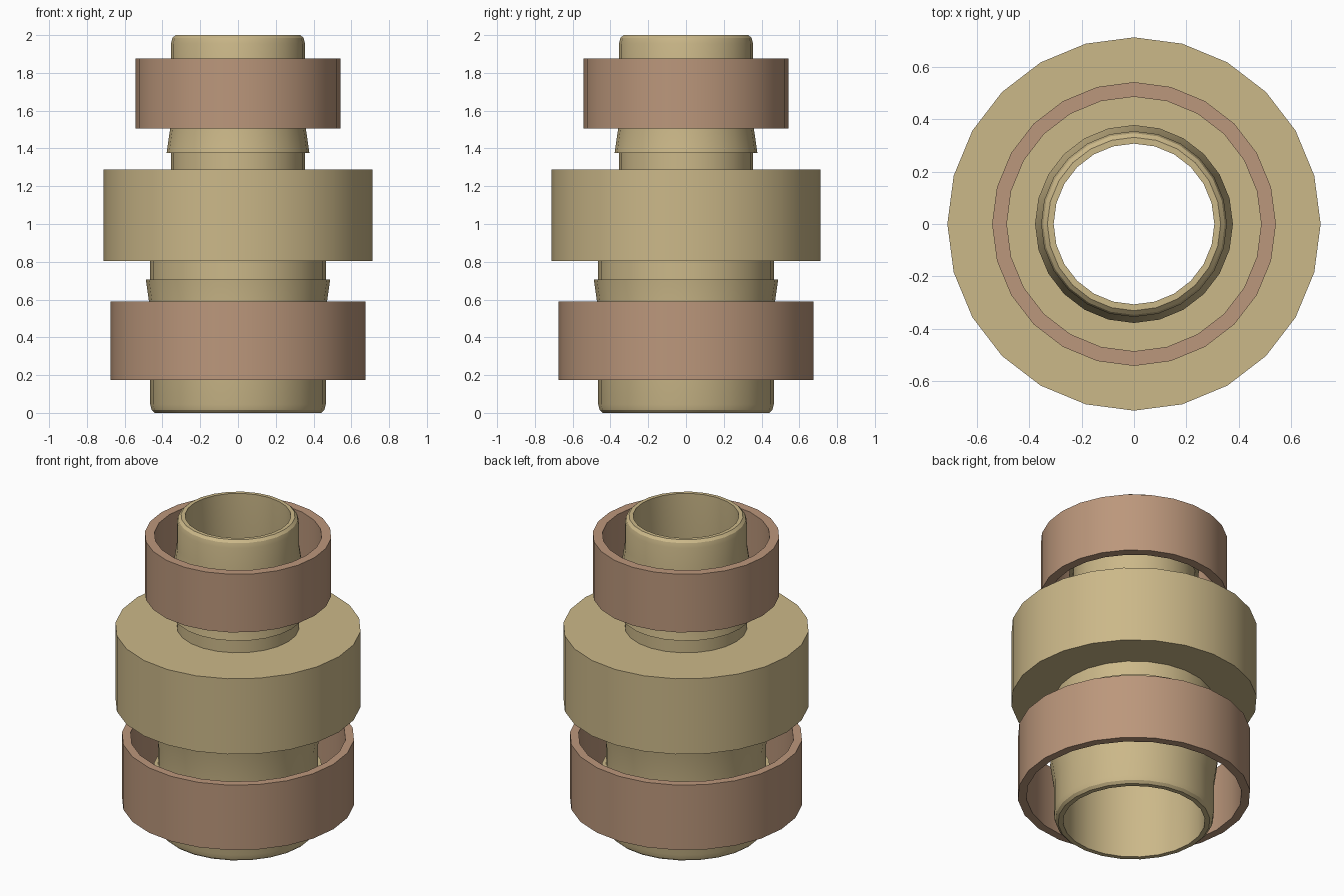
import bpy, bmesh, math

if "Cube" in bpy.data.objects:
    bpy.data.objects.remove(bpy.data.objects["Cube"])

SIDES = 24


def material(name, rgb):
    m = bpy.data.materials.new(name)
    m.diffuse_color = (*rgb, 1)
    m.use_nodes = True
    m.node_tree.nodes["Principled BSDF"].inputs["Base Color"].default_value = m.diffuse_color
    return m


def lathe(name, profile, mat):
    """Revolve a closed (radius, z) profile about the z axis."""
    bm = bmesh.new()
    rings = []
    for i in range(SIDES):
        a = 2 * math.pi * i / SIDES
        rings.append([bm.verts.new((r * math.cos(a), r * math.sin(a), z)) for r, z in profile])
    n = len(profile)
    for i in range(SIDES):
        a, b = rings[i], rings[(i + 1) % SIDES]
        for j in range(n):
            k = (j + 1) % n
            bm.faces.new((a[j], b[j], b[k], a[k]))
    bmesh.ops.recalc_face_normals(bm, faces=bm.faces)
    mesh = bpy.data.meshes.new(name)
    bm.to_mesh(mesh)
    bm.free()
    mesh.materials.append(mat)
    obj = bpy.data.objects.new(name, mesh)
    bpy.context.collection.objects.link(obj)
    bpy.ops.object.select_all(action='DESELECT')
    obj.select_set(True)
    bpy.context.view_layer.objects.active = obj
    bpy.ops.object.shade_smooth_by_angle(angle=math.radians(30))
    return obj


def spigot(r, end, barbs, direction):
    """Outer profile of a barbed tube, listed from its tip towards the collar."""
    pts = [(r - 0.024, end), (r - 0.008, end - 0.015 * direction), (r, end - 0.045 * direction)]
    for shoulder in barbs:
        pts += [(r, shoulder + 0.16 * direction), (r + 0.023, shoulder), (r, shoulder)]
    return pts


brass = material("brass", (0.60, 0.48, 0.25))
copper = material("copper", (0.50, 0.31, 0.20))

# Reducer body: lower spigot, wide collar, upper spigot, then the bore
lower = spigot(0.465, 0.0, [0.40, 0.705], -1)
collar = [(0.465, 0.805), (0.713, 0.805), (0.713, 1.288), (0.355, 1.288)]
upper = spigot(0.355, 2.0, [1.66, 1.375], 1)[::-1]
bore = [(0.307, 2.0), (0.307, 1.25), (0.412, 0.84), (0.412, 0.0)]
lathe("reducer_body", lower + collar + upper + bore, brass)

# Loose clamp rings around each spigot
for name, outer, inner, z0, z1 in (
        ("lower_clamp_ring", 0.675, 0.625, 0.175, 0.59),
        ("upper_clamp_ring", 0.542, 0.486, 1.505, 1.877)):
    lathe(name, [(outer, z0), (outer, z1), (inner, z1), (inner, z0)], copper)
